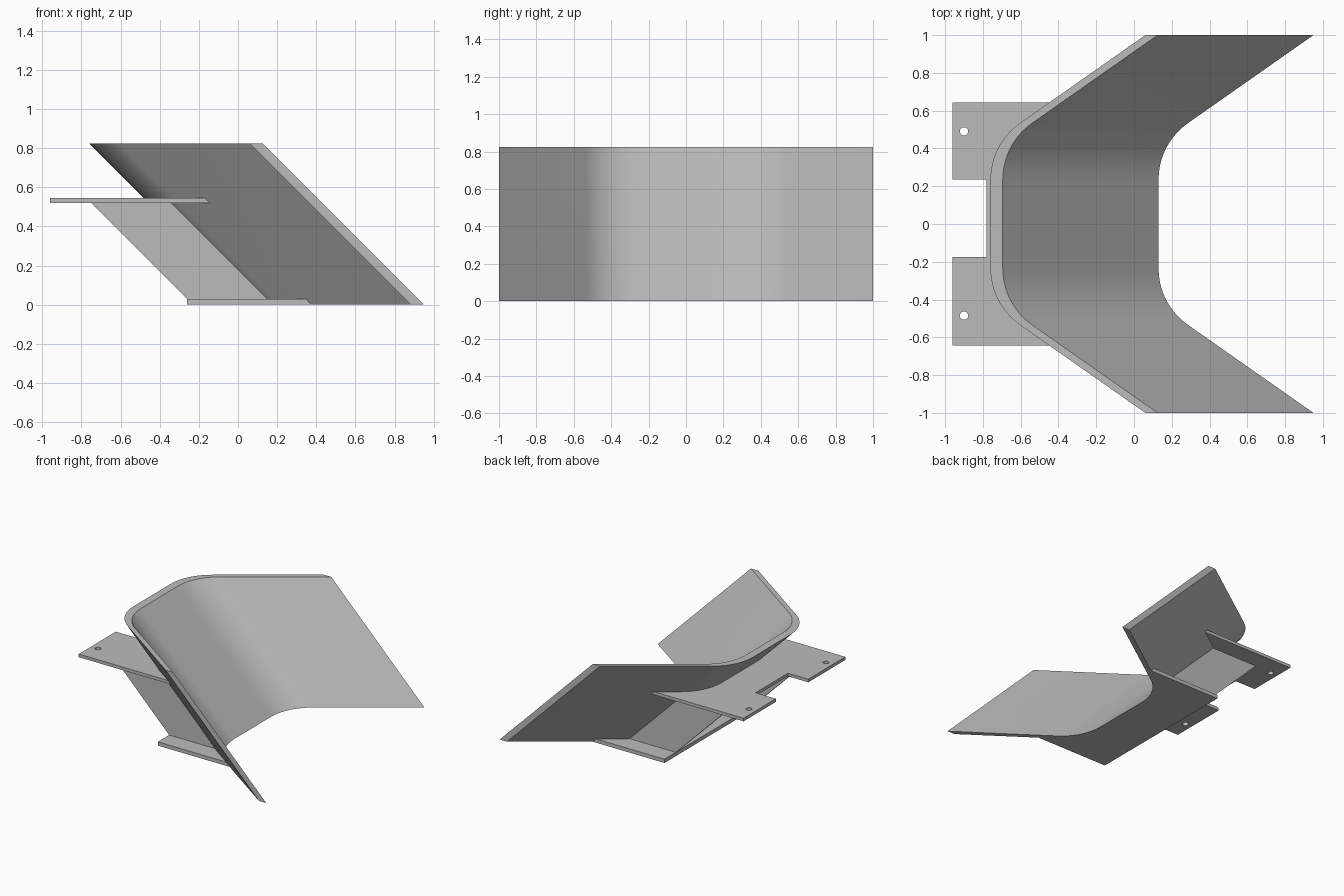
import bpy, bmesh, math
from mathutils import Vector

if "Cube" in bpy.data.objects:
    bpy.data.objects.remove(bpy.data.objects["Cube"], do_unlink=True)

HEIGHT = 0.825      # blade height; the whole part leans 45 degrees along x
THICK = 0.065       # blade thickness along x

steel = bpy.data.materials.new("plain grey metal")
steel.use_nodes = True
grey = (0.5, 0.5, 0.5, 1)
steel.diffuse_color = grey
steel.node_tree.nodes["Principled BSDF"].inputs["Base Color"].default_value = grey


def prism(name, outline, z0, z1):
    """Extrude (x, y, leaning) points; leaning ones slide in x with height."""
    bm = bmesh.new()
    rings = [[bm.verts.new((x + (HEIGHT - z if lean else 0), y, z))
              for x, y, lean in outline] for z in (z0, z1)]
    for ring in rings:
        bm.faces.new(ring)
    n = len(outline)
    for i in range(n):
        j = (i + 1) % n
        bm.faces.new((rings[0][i], rings[0][j], rings[1][j], rings[1][i]))
    bmesh.ops.recalc_face_normals(bm, faces=bm.faces)
    mesh = bpy.data.meshes.new(name)
    bm.to_mesh(mesh)
    bm.free()
    mesh.materials.append(steel)
    obj = bpy.data.objects.new(name, mesh)
    bpy.context.collection.objects.link(obj)
    return obj


def bent_curve(tip, corner, tangent, steps=10):
    """Half of the bend, from the wing tip round the fillet to the nose."""
    tip, corner = Vector(tip), Vector(corner)
    wing = (tip - corner).normalized()
    nose = Vector((0, -1))
    half = wing.angle(nose) / 2
    centre = corner + (wing + nose).normalized() * tangent / math.cos(half)
    radius = tangent * math.tan(half)
    start = math.atan2(*(corner + wing * tangent - centre).yx)
    pts = [tip]
    for i in range(steps + 1):
        a = start + (math.pi - start) * i / steps
        pts.append(centre + radius * Vector((math.cos(a), math.sin(a))))
    return pts


# Blade: V-shaped sheet with rounded bends
half = bent_curve((0.06, 1), (-0.76, 0.425), 0.19)
back = half + [Vector((p.x, -p.y)) for p in reversed(half)]
blade = prism("blade", [(p.x, p.y, True) for p in back]
              + [(p.x + THICK, p.y, True) for p in reversed(back)], 0, HEIGHT)
bpy.context.view_layer.objects.active = blade
blade.select_set(True)
bpy.ops.object.shade_smooth_by_angle(angle=math.radians(30))
blade.select_set(False)

# Edge of the mounting plates that follows the back of the blade
WIDTH = 0.643
tip, bend = half[0], half[1]
x_end = bend.x + (tip.x - bend.x) * (WIDTH - bend.y) / (tip.y - bend.y)
seam_half = [Vector((x_end, WIDTH))] + half[1:]
seam = seam_half + [Vector((p.x, -p.y)) for p in reversed(seam_half)]
seam = [(p.x + 0.01, p.y, True) for p in seam]

# Lower plate
prism("lower_plate", seam + [(-0.26, -WIDTH, False), (-0.26, WIDTH, False)], 0, 0.03)

# Upper plate with a notch between two drilled tabs
tabs = [(-0.96, -WIDTH), (-0.96, -0.175), (-0.78, -0.175),
        (-0.78, 0.235), (-0.96, 0.235), (-0.96, WIDTH)]
upper = prism("upper_plate", seam + [(x, y, False) for x, y in tabs], 0.52, 0.545)
for y in (-0.485, 0.49):
    bpy.ops.mesh.primitive_cylinder_add(vertices=24, radius=0.022, depth=0.2,
                                        location=(-0.9, y, 0.53))
    drill = bpy.context.object
    drill.hide_render = True
    bpy.context.view_layer.objects.active = upper
    cut = upper.modifiers.new("bolt_hole", "BOOLEAN")
    cut.operation = "DIFFERENCE"
    cut.solver = "EXACT"
    cut.object = drill
    bpy.ops.object.modifier_apply(modifier=cut.name)
    bpy.data.objects.remove(drill, do_unlink=True)

# Side webs joining the two plates
for side, label in ((1, "back"), (-1, "front")):
    prism(label + "_web", [(x, side * y, True) for x, y in
          ((-1.055, 0.475), (-0.62, 0.475), (-0.62, 0.5), (-1.055, 0.5))], 0.03, 0.52)
